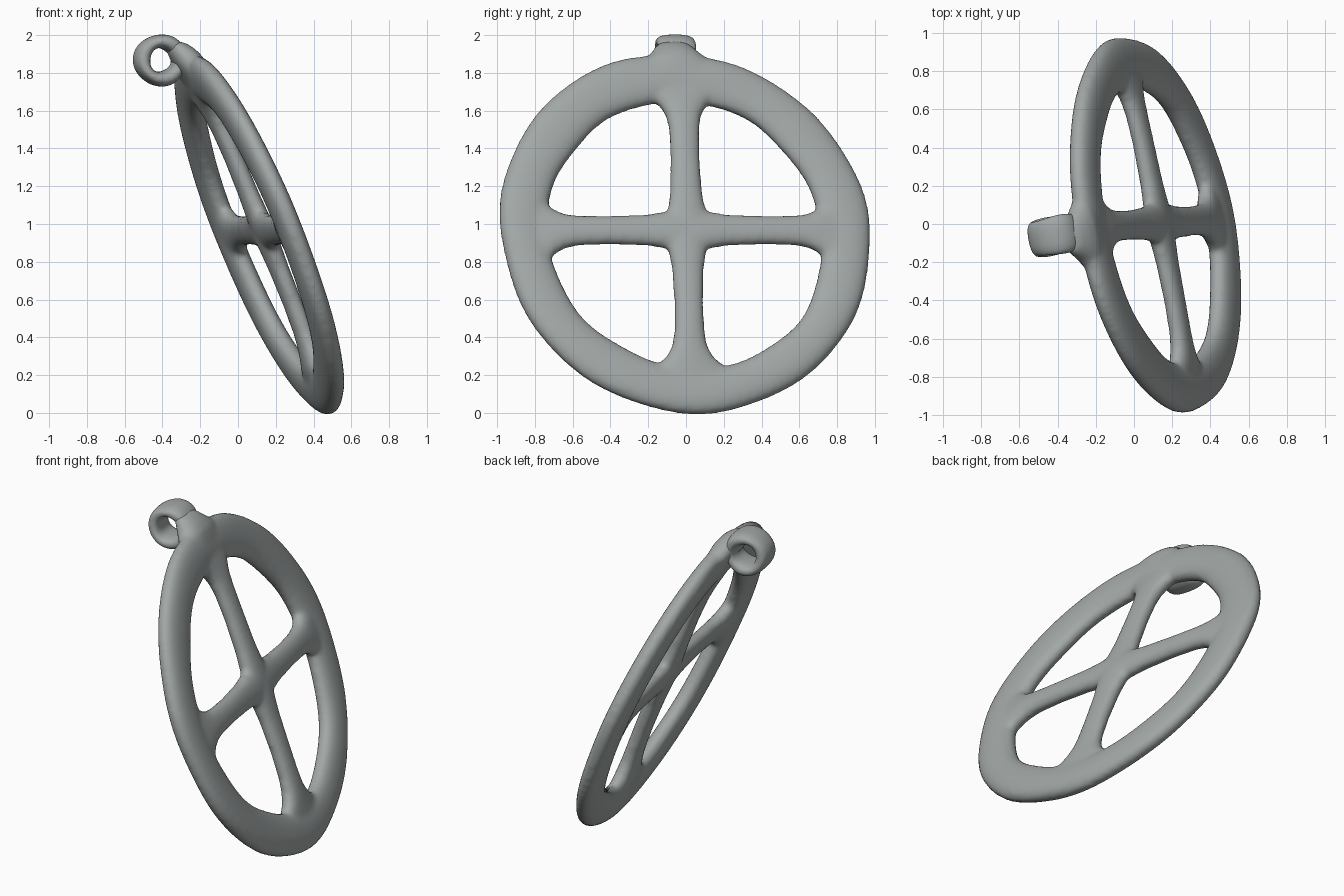
import bpy, bmesh
from math import sin, cos, pi
from mathutils import Vector

cube = bpy.data.objects.get("Cube")
if cube:
    bpy.data.objects.remove(cube)

# Tilted plane of the wheel: N is its front normal, U sideways, V upwards
CENTRE = Vector((0.108, 0, 0.957))
N = Vector((1, 0.2, 0.41)).normalized()
U = Vector((-0.2, 1, 0)).normalized()
V = N.cross(U)

metal = bpy.data.materials.new("grey_metal")
metal.use_nodes = True
colour = (0.36, 0.39, 0.385, 1)
metal.diffuse_color = colour
metal.node_tree.nodes["Principled BSDF"].inputs["Base Color"].default_value = colour


def loft(bm, sections, closed=False, sides=24, power=0.88):
    """Skin rounded sections, each (centre, axis_a, axis_b, half_a, half_b)."""
    def bend(t):
        return abs(t) ** power * (1 if t > 0 else -1)
    rings = []
    for c, a, b, ra, rb in sections:
        angles = [2 * pi * i / sides for i in range(sides)]
        rings.append([bm.verts.new(c + a * ra * bend(cos(t)) + b * rb * bend(sin(t)))
                      for t in angles])
    pairs = list(zip(rings, rings[1:]))
    if closed:
        pairs.append((rings[-1], rings[0]))
    else:
        bm.faces.new(rings[0][::-1])
        bm.faces.new(rings[-1])
    for p, q in pairs:
        for i in range(sides):
            j = (i + 1) % sides
            bm.faces.new((p[i], p[j], q[j], q[i]))


def finish(name, bm, voxel, smoothing):
    """Fuse the lofts into one soft cast surface."""
    bmesh.ops.recalc_face_normals(bm, faces=bm.faces)
    mesh = bpy.data.meshes.new(name)
    bm.to_mesh(mesh)
    bm.free()
    mesh.materials.append(metal)
    obj = bpy.data.objects.new(name, mesh)
    bpy.context.collection.objects.link(obj)
    fuse = obj.modifiers.new("fuse", 'REMESH')
    fuse.mode = 'VOXEL'
    fuse.voxel_size = voxel
    fuse.use_smooth_shade = True
    soften = obj.modifiers.new("soften", 'SMOOTH')
    soften.factor = 0.5
    soften.iterations = smoothing
    mesh.shade_smooth()


wheel = bmesh.new()

# Rim, slightly uneven like a hand-made casting
rim = []
for i in range(96):
    t = 2 * pi * i / 96
    out = U * cos(t) + V * sin(t)
    radius = (0.88 - 0.012 * cos(2 * t) - 0.01 * cos(t - pi / 4)
              + 0.004 * sin(7 * t) - 0.006 * sin(t))
    width = 0.13 + 0.005 * sin(3 * t + 1) + 0.003 * sin(11 * t) + 0.006 * sin(t)
    rim.append((CENTRE + out * radius, out, N, width, 0.063))
loft(wheel, rim, closed=True)

# Four spokes set towards the front, flared at the hub and at the rim:
# (distance, forward offset, half width, half depth)
FLARE = [(-0.05, 0.028, 0.10, 0.054), (0.06, 0.028, 0.115, 0.056),
         (0.13, 0.028, 0.1, 0.054), (0.22, 0.028, 0.086, 0.051),
         (0.42, 0.027, 0.078, 0.049), (0.58, 0.022, 0.082, 0.05),
         (0.66, 0.016, 0.096, 0.053), (0.72, 0.01, 0.13, 0.056),
         (0.77, 0.004, 0.19, 0.058), (0.85, 0, 0.24, 0.056)]
for along, across, lean in ((U, V, 0), (-U, V, 0), (V, U, 0.05), (-V, U, -0.05)):
    loft(wheel, [(CENTRE + (along + across * lean) * d + N * n, across, N, w, h)
                 for d, n, w, h in FLARE])

# Shoulder rising from the rim to carry the loop: (height, depth offset, half width, half depth)
SHOULDER = [(0.82, 0, 0.25, 0.056), (0.92, -0.005, 0.23, 0.07),
            (0.98, -0.012, 0.18, 0.075), (1.03, -0.025, 0.13, 0.068),
            (1.07, -0.04, 0.1, 0.055), (1.1, -0.055, 0.075, 0.035)]
loft(wheel, [(CENTRE + V * v + U * 0.02 + N * n, U, N, w, h) for v, n, w, h in SHOULDER])
finish("spoked_rim", wheel, 0.016, 7)

# Hanging loop: a broad band behind the shoulder
loop = bmesh.new()
middle = Vector((-0.413, -0.06, 1.867))
band = []
for i in range(40):
    t = 2 * pi * i / 40
    out = N * cos(t) + V * sin(t)
    band.append((middle + out * 0.1, out, U,
                 0.038 + 0.004 * sin(3 * t), 0.098 + 0.006 * sin(2 * t)))
loft(loop, band, closed=True, power=0.8)
finish("hanging_loop", loop, 0.01, 3)
